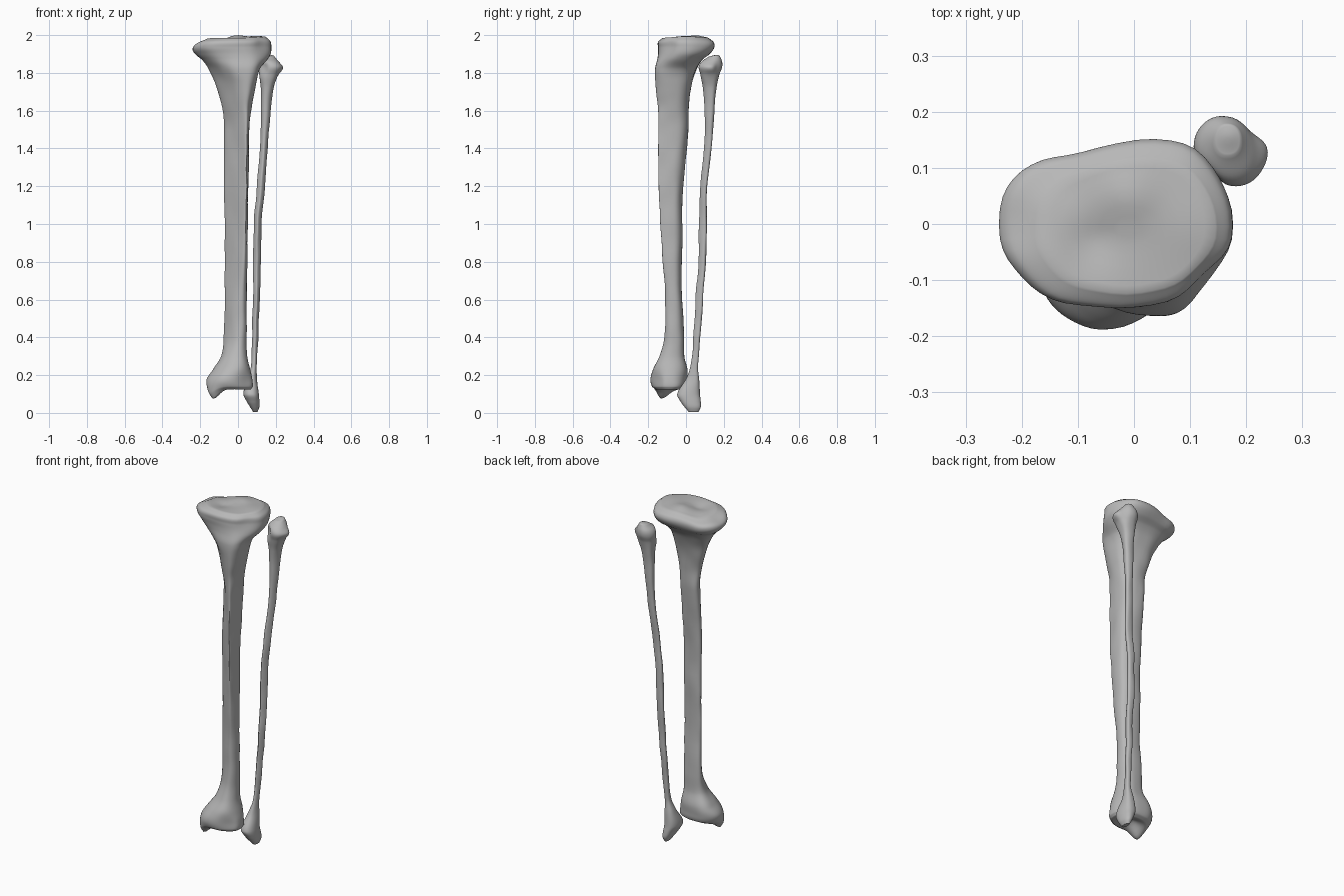
import bpy
import bmesh
import math
from mathutils import Vector, noise

cube = bpy.data.objects.get("Cube")
if cube:
    bpy.data.objects.remove(cube, do_unlink=True)

bone_grey = bpy.data.materials.new("bone grey")
bone_grey.use_nodes = True
colour = (0.48, 0.48, 0.48, 1)
bone_grey.diffuse_color = colour
bone_grey.node_tree.nodes["Principled BSDF"].inputs["Base Color"].default_value = colour

SIDES = 48
STEPS = 7


def unit_section(taper, lean, power=2.3):
    """Rounded section narrowing to a front crest, fitted to a unit square."""
    points = []
    for i in range(SIDES):
        angle = math.tau * i / SIDES
        c, s = math.cos(angle), math.sin(angle)
        x = math.copysign(abs(c) ** (2 / power), c)
        y = math.copysign(abs(s) ** (2 / power), s)
        pinch = taper * (1 - y) / 2
        points.append((x * (1 - pinch) + lean * pinch, y))
    low = min(x for x, y in points)
    high = max(x for x, y in points)
    return [((2 * x - low - high) / (high - low), y) for x, y in points]


def smooth_stations(stations):
    """Interpolate the stations with a curve that passes through all of them."""
    result = []
    last = len(stations) - 1
    for i in range(last):
        a, b = stations[max(i - 1, 0)], stations[i]
        c, d = stations[i + 1], stations[min(i + 2, last)]
        for step in range(STEPS):
            t = step / STEPS
            row = []
            for k in range(len(b)):
                span = c[0] - b[0]
                m1 = (c[k] - a[k]) / (c[0] - a[0]) * span
                m2 = (d[k] - b[k]) / (d[0] - b[0]) * span
                t2, t3 = t * t, t * t * t
                row.append((2 * t3 - 3 * t2 + 1) * b[k] + (t3 - 2 * t2 + t) * m1
                           + (3 * t2 - 2 * t3) * c[k] + (t3 - t2) * m2)
            result.append(row)
    result.append(stations[last])
    return result


def add_ring(bm, row, lean, scale=1.0):
    z, left, right, front, back, taper = row
    cx, cy = (left + right) / 2, (front + back) / 2
    rx, ry = (right - left) / 2 * scale, (back - front) / 2 * scale
    return [bm.verts.new((cx + x * rx, cy + y * ry, z))
            for x, y in unit_section(taper, lean)]


def build_bone(name, stations, bulges, lean, roughness):
    """Loft the stations upwards, close both ends, then push local bulges."""
    bm = bmesh.new()
    rows = smooth_stations(stations)
    caps = (0.15, 0.3, 0.45, 0.6, 0.75, 0.88)
    rings = [add_ring(bm, rows[0], lean, s) for s in caps]
    rings += [add_ring(bm, row, lean) for row in rows]
    rings += [add_ring(bm, rows[-1], lean, s) for s in reversed(caps)]
    for low, high in zip(rings, rings[1:]):
        for i in range(SIDES):
            j = (i + 1) % SIDES
            bm.faces.new((low[i], low[j], high[j], high[i]))
    bm.faces.new(list(reversed(rings[0])))
    bm.faces.new(rings[-1])

    for vert in bm.verts:
        start = vert.co.copy()
        for centre, radius, push in bulges:
            distance = (start - Vector(centre)).length / radius
            vert.co += Vector(push) * math.exp(-distance * distance)
        wobble = noise.noise_vector(Vector((start.x * 14, start.y * 14, start.z * 9)))
        vert.co += Vector((wobble.x, wobble.y, 0)) * roughness

    bmesh.ops.recalc_face_normals(bm, faces=bm.faces[:])
    for face in bm.faces:
        face.smooth = True
    mesh = bpy.data.meshes.new(name)
    bm.to_mesh(mesh)
    bm.free()
    mesh.materials.append(bone_grey)
    bone = bpy.data.objects.new(name, mesh)
    bpy.context.collection.objects.link(bone)


# Shin bone stations: height, left, right, front, back, front taper
shin_stations = [
    (0.125, -0.14, 0.07, -0.16, -0.02, 0),
    (0.14, -0.16, 0.08, -0.18, 0, 0),
    (0.18, -0.165, 0.076, -0.188, 0.008, 0.1),
    (0.23, -0.133, 0.064, -0.175, 0.01, 0.2),
    (0.3, -0.09, 0.05, -0.14, -0.008, 0.3),
    (0.4, -0.075, 0.045, -0.115, -0.01, 0.5),
    (0.6, -0.07, 0.045, -0.11, -0.02, 0.6),
    (0.9, -0.07, 0.05, -0.13, -0.02, 0.8),
    (1.2, -0.073, 0.055, -0.145, -0.015, 0.85),
    (1.5, -0.075, 0.06, -0.147, 0.013, 0.8),
    (1.62, -0.085, 0.073, -0.15, 0.015, 0.7),
    (1.74, -0.12, 0.095, -0.162, 0.03, 0.6),
    (1.82, -0.155, 0.113, -0.16, 0.057, 0.4),
    (1.87, -0.193, 0.155, -0.15, 0.09, 0.2),
    (1.9, -0.222, 0.172, -0.148, 0.128, 0.1),
    (1.935, -0.238, 0.175, -0.15, 0.15, 0),
    (1.965, -0.222, 0.17, -0.148, 0.145, 0),
    (1.985, -0.17, 0.145, -0.122, 0.115, 0),
]
# Bulges: centre, radius, push
shin_bulges = [
    ((-0.13, -0.12, 0.12), 0.045, (0, -0.01, -0.05)),   # inner ankle knob
    ((-0.05, -0.08, 0.12), 0.04, (0, 0, 0.02)),         # ankle joint hollow
    ((0.06, -0.18, 0.17), 0.06, (0, 0.025, 0)),         # outer ankle corner
    ((0.09, -0.14, 1.81), 0.06, (0.01, -0.012, 0)),     # front tuberosity
    ((0.16, -0.13, 1.96), 0.06, (-0.018, 0.018, 0)),    # outer front corner
    ((-0.1, 0.15, 1.95), 0.08, (0, -0.02, 0)),          # inner back edge
    ((0.09, 0.15, 1.95), 0.07, (0.006, 0.01, 0)),       # outer back edge
    ((-0.15, 0.1, 1.98), 0.08, (0, 0, -0.02)),          # inner back slope
    ((-0.01, 0.05, 1.985), 0.05, (0, 0, 0.014)),        # joint ridge
    ((-0.07, -0.03, 1.985), 0.05, (0, 0, -0.014)),      # inner joint hollow
    ((0.1, 0, 1.985), 0.08, (0, 0, 0.01)),              # outer joint rise
    ((-0.22, 0, 1.975), 0.06, (0, 0, -0.015)),          # inner rim slope
]
build_bone("shin_bone", shin_stations, shin_bulges, lean=1, roughness=0.004)

# Calf bone stations
calf_stations = [
    (0.005, 0.078, 0.102, 0.015, 0.068, 0),
    (0.03, 0.063, 0.112, -0.008, 0.08, 0),
    (0.06, 0.046, 0.113, -0.03, 0.08, 0),
    (0.1, 0.03, 0.11, -0.047, 0.075, 0.1),
    (0.18, 0.05, 0.102, 0, 0.07, 0.3),
    (0.25, 0.07, 0.1, 0.025, 0.065, 0.4),
    (0.4, 0.073, 0.107, 0.038, 0.075, 0.6),
    (0.6, 0.08, 0.115, 0.05, 0.09, 0.7),
    (0.8, 0.08, 0.12, 0.065, 0.105, 0.7),
    (1.0, 0.083, 0.125, 0.07, 0.11, 0.7),
    (1.2, 0.1, 0.142, 0.075, 0.112, 0.7),
    (1.4, 0.115, 0.157, 0.095, 0.135, 0.6),
    (1.6, 0.12, 0.173, 0.1, 0.15, 0.4),
    (1.72, 0.12, 0.187, 0.09, 0.162, 0.2),
    (1.79, 0.112, 0.214, 0.077, 0.175, 0),
    (1.83, 0.105, 0.232, 0.066, 0.19, 0),
    (1.86, 0.115, 0.215, 0.08, 0.19, 0),
    (1.885, 0.145, 0.19, 0.12, 0.178, 0),
]
calf_bulges = [
    ((0.24, 0.13, 1.82), 0.035, (0.01, 0, 0)),          # outer head corner
    ((0.11, 0.07, 1.83), 0.04, (0.022, 0.018, 0)),      # inner head facet
    ((0.23, 0.19, 1.83), 0.04, (-0.012, -0.012, 0)),    # back head facet
    ((0.17, 0.16, 1.885), 0.03, (0, 0, 0.01)),          # head tip
]
build_bone("calf_bone", calf_stations, calf_bulges, lean=0, roughness=0.004)
